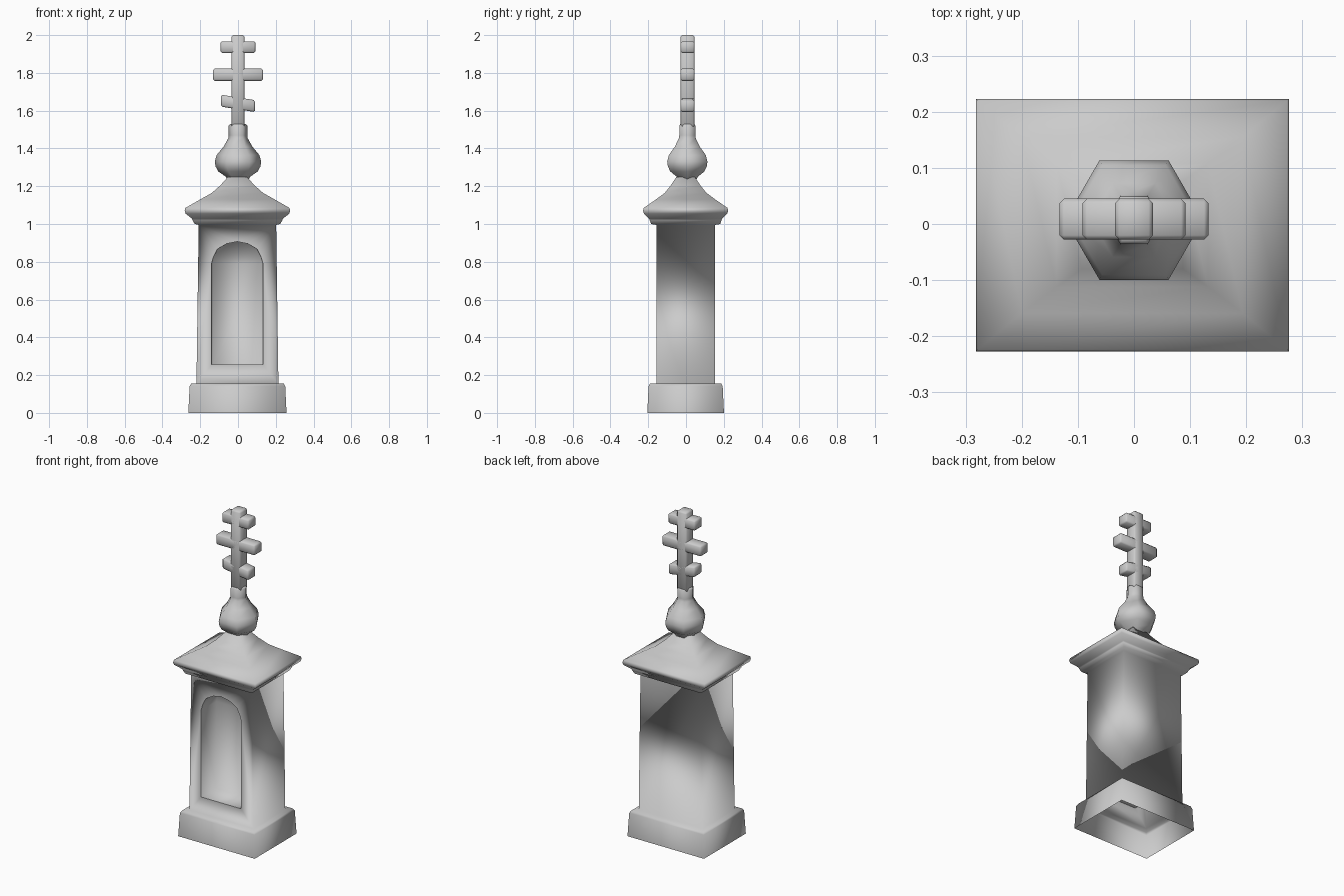
import bpy, bmesh, math
from mathutils import Matrix, Vector

cube = bpy.data.objects.get("Cube")
if cube:
    bpy.data.objects.remove(cube)

stone = bpy.data.materials.new("grey_stone")
stone.use_nodes = True
GREY = (0.6, 0.6, 0.6, 1)
stone.diffuse_color = GREY
stone.node_tree.nodes["Principled BSDF"].inputs["Base Color"].default_value = GREY


def finish(bm, name):
    """Turn a bmesh into a smooth object in the stone material."""
    for f in bm.faces:
        f.smooth = True
    mesh = bpy.data.meshes.new(name)
    bm.to_mesh(mesh)
    bm.free()
    mesh.materials.append(stone)
    obj = bpy.data.objects.new(name, mesh)
    bpy.context.collection.objects.link(obj)
    return obj


def loft(bm, rings):
    """Skin a stack of closed rings; returns the vertex rings."""
    loops = [[bm.verts.new(p) for p in ring] for ring in rings]
    for a, b in zip(loops, loops[1:]):
        for i in range(len(a)):
            j = (i + 1) % len(a)
            bm.faces.new((a[i], a[j], b[j], b[i]))
    return loops


def rectangle(z, hx, hy, cx=-0.003, cy=-0.002):
    return [(cx + sx * hx, cy + sy * hy, z)
            for sx, sy in ((-1, -1), (1, -1), (1, 1), (-1, 1))]


# Body: open-bottomed plinth, tapered shaft, cornice and flared roof
profile = [(0, .26, .203), (.142, .253, .196), (.155, .245, .189),
           (.155, .217, .155), (.995, .205, .155), (1.0, .226, .183),
           (1.02, .238, .19), (1.028, .24, .193), (1.055, .275, .221),
           (1.07, .279, .225), (1.085, .276, .222), (1.13, .197, .157),
           (1.165, .135, .11), (1.205, .09, .078), (1.25, .05, .048)]
bm = bmesh.new()
rings = loft(bm, [rectangle(*p) for p in profile])
bm.faces.new(rings[-1])

# Arched niche cut in the front of the shaft
low, high = rings[3], rings[4]
corners = [low[0], low[1], high[1], high[0]]
front = next(f for f in bm.faces if set(f.verts) == set(corners))
outer = list(front.edges)
bmesh.ops.delete(bm, geom=[front], context='FACES_ONLY')
half = [(.136, .255), (.136, .79), (.126, .825), (.104, .868), (.055, .896)]
arch = half + [(0, .907)] + [(-x, z) for x, z in reversed(half)]
cx, y_front, depth = -.004, low[0].co.y, .14
rim = [bm.verts.new((cx + x, y_front, z)) for x, z in arch]
back = [bm.verts.new((cx + x * .96, y_front + depth, z)) for x, z in arch]
rim_edges = [bm.edges.new((rim[i - 1], rim[i])) for i in range(len(rim))]
bmesh.ops.triangle_fill(bm, use_beauty=True, edges=outer + rim_edges)
for i in range(len(rim)):
    bm.faces.new((rim[i - 1], rim[i], back[i], back[i - 1]))
bm.faces.new(back)
bmesh.ops.recalc_face_normals(bm, faces=bm.faces)
for e in rim_edges:
    e.smooth = False
finish(bm, "shrine_body")

# Six-sided onion finial
finial_y = .007
onion = [(1.225, .05), (1.25, .064), (1.278, .104), (1.305, .119), (1.33, .123),
         (1.365, .113), (1.41, .076), (1.455, .051), (1.47, .049),
         (1.522, .049), (1.53, .042)]
bm = bmesh.new()
rings = loft(bm, [[(r * math.cos(i * math.pi / 3),
                    finial_y + r * math.sin(i * math.pi / 3), z)
                   for i in range(6)] for z, r in onion])
bm.faces.new(rings[-1])
bm.faces.new(rings[0][::-1])
bmesh.ops.recalc_face_normals(bm, faces=bm.faces)
finish(bm, "onion_finial")


def bar(name, hx, z0, z1, tilt=0):
    """Bevelled block of the cross, optionally sheared so it slopes."""
    bm = bmesh.new()
    bmesh.ops.create_cube(bm, size=1)
    for v in bm.verts:
        v.co = Vector((v.co.x * 2 * hx, v.co.y * .073 + .0085,
                       (z0 + z1) / 2 + v.co.z * (z1 - z0)))
        v.co.z += tilt * v.co.x
    bmesh.ops.bevel(bm, geom=bm.edges[:], offset=.008, segments=1,
                    affect='EDGES')
    bmesh.ops.recalc_face_normals(bm, faces=bm.faces)
    return finish(bm, name)


# Cross with two level bars and a sloping lower bar
bar("cross_post", .034, 1.51, 2.0)
bar("cross_top_bar", .092, 1.905, 1.967)
bar("cross_middle_bar", .133, 1.758, 1.822)
bar("cross_sloping_bar", .09, 1.607, 1.67, tilt=-.16)
